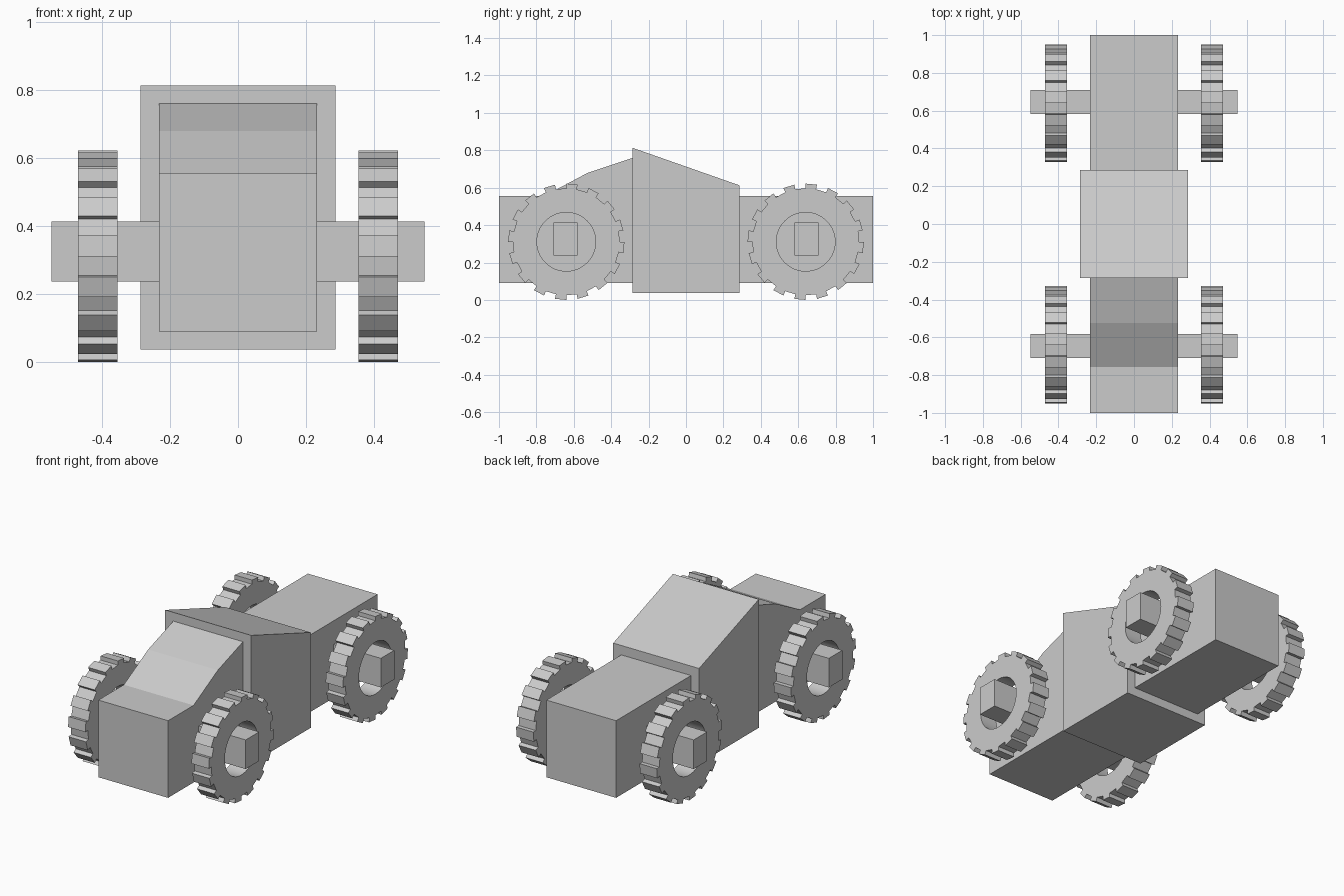
import bpy, bmesh, math

if "Cube" in bpy.data.objects:
    bpy.data.objects.remove(bpy.data.objects["Cube"])

grey = bpy.data.materials.new("light grey")
grey.diffuse_color = (0.6, 0.6, 0.6, 1)
grey.use_nodes = True
grey.node_tree.nodes["Principled BSDF"].inputs["Base Color"].default_value = grey.diffuse_color


def finish(name, bm):
    bmesh.ops.recalc_face_normals(bm, faces=bm.faces)
    me = bpy.data.meshes.new(name)
    bm.to_mesh(me)
    bm.free()
    me.materials.append(grey)
    ob = bpy.data.objects.new(name, me)
    bpy.context.collection.objects.link(ob)
    return ob


def extruded(name, profile, x0, x1):
    """Side profile of (y, z) points, extruded across x."""
    bm = bmesh.new()
    face = bm.faces.new([bm.verts.new((x0, y, z)) for y, z in profile])
    out = bmesh.ops.extrude_face_region(bm, geom=[face])
    moved = [v for v in out["geom"] if isinstance(v, bmesh.types.BMVert)]
    bmesh.ops.translate(bm, vec=(x1 - x0, 0, 0), verts=moved)
    return finish(name, bm)


def box(name, x, y0, y1, z0, z1):
    return extruded(name, [(y0, z0), (y1, z0), (y1, z1), (y0, z1)], -x, x)


def wheel(name, x0, x1, cy, cz, teeth=16, tip=0.311, root=0.286, hole=0.157):
    """Toothed ring with an open centre, axis along x."""
    bm = bmesh.new()
    n = teeth * 2
    step = 2 * math.pi / n

    def point(r, i):
        return bm.verts.new((x0, cy - r * math.cos(i * step), cz + r * math.sin(i * step)))

    tips = [point(tip, i) for i in range(n)]
    roots = [point(root, i) for i in range(n)]
    inner = [point(hole, i / 2) for i in range(2 * n)]
    for i in range(n):
        j = (i + 1) % n
        rim = [inner[2 * j], inner[2 * i + 1], inner[2 * i]]
        if i % 2 == 0:
            bm.faces.new([roots[i], tips[i], tips[j], roots[j]] + rim)
        else:
            bm.faces.new([roots[i], roots[j]] + rim)
    out = bmesh.ops.extrude_face_region(bm, geom=bm.faces[:])
    moved = [v for v in out["geom"] if isinstance(v, bmesh.types.BMVert)]
    bmesh.ops.translate(bm, vec=(x1 - x0, 0, 0), verts=moved)
    # smooth only the round wall of the hole
    for f in bm.faces:
        f.smooth = all(math.hypot(v.co.y - cy, v.co.z - cz) < hole + 0.01 for v in f.verts)
    for e in bm.edges:
        if len(e.link_faces) == 2 and e.calc_face_angle(0) > 0.5:
            e.smooth = False
    return finish(name, bm)


# Body: sloped bonnet, wedge cabin and rear deck
extruded("front_body", [(-1, 0.09), (-0.285, 0.09), (-0.285, 0.76), (-0.525, 0.68),
                        (-0.757, 0.556), (-1, 0.556)], -0.233, 0.233)
extruded("cabin", [(-0.285, 0.037), (0.285, 0.037), (0.285, 0.613), (-0.285, 0.813)],
         -0.287, 0.287)
box("rear_body", 0.233, 0.285, 1, 0.09, 0.556)

# Square axles with toothed wheels
for end, cy in (("front", -0.64), ("rear", 0.64)):
    ay = cy * 1.008
    box(end + "_axle", 0.548, ay - 0.064, ay + 0.064, 0.237, 0.413)
    for side, x0 in (("left", -0.47), ("right", 0.355)):
        wheel(f"{end}_{side}_wheel", x0, x0 + 0.115, cy, 0.311)
